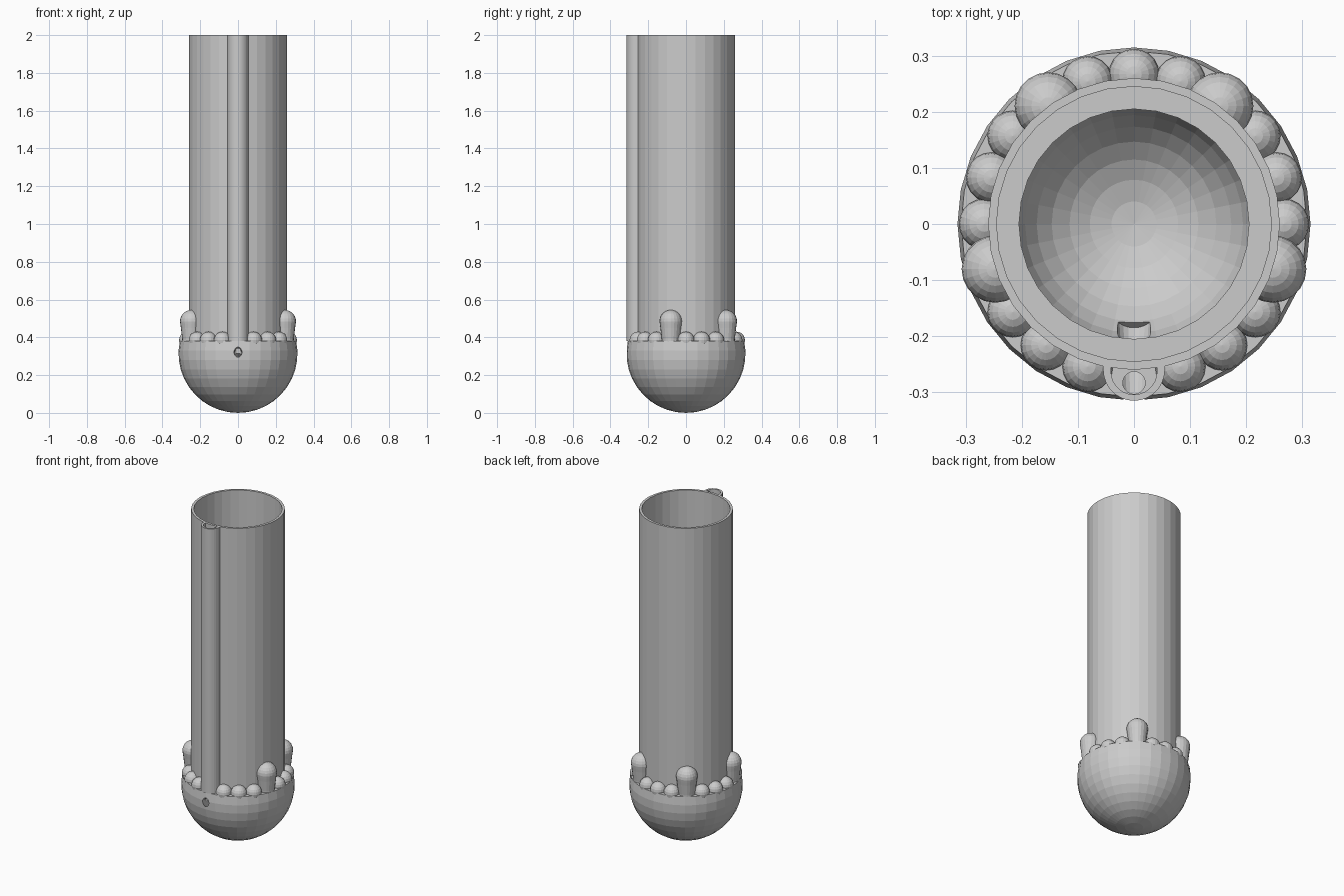
import bpy, bmesh, math
from mathutils import Vector, Matrix

if "Cube" in bpy.data.objects:
    bpy.data.objects.remove(bpy.data.objects["Cube"])

R, LIP = 0.315, 0.38          # bowl radius (also its centre height) and lip height
TUBE_IN, TUBE_OUT = 0.245, 0.26


def finish(name, bm):
    bmesh.ops.remove_doubles(bm, verts=bm.verts, dist=1e-5)
    bmesh.ops.recalc_face_normals(bm, faces=bm.faces)
    mesh = bpy.data.meshes.new(name)
    bm.to_mesh(mesh)
    bm.free()
    obj = bpy.data.objects.new(name, mesh)
    bpy.context.collection.objects.link(obj)
    return obj


def lathe(bm, profile, center=(0, 0, 0), sides=32, closed=False):
    pts = profile + profile[:1] if closed else profile
    verts = [bm.verts.new((r + center[0], center[1], z + center[2])) for r, z in pts]
    edges = [bm.edges.new(p) for p in zip(verts, verts[1:])]
    bmesh.ops.spin(bm, geom=verts + edges, cent=center, axis=(0, 0, 1),
                   angle=math.tau, steps=sides, use_duplicate=False)


def arc(r, cz, a0, a1, n):
    steps = [math.radians(a0 + (a1 - a0) * i / n) for i in range(n + 1)]
    return [(max(0, r * math.cos(a)), cz + r * math.sin(a)) for a in steps]


def cone_cutter(name, p0, p1, r0, r1):
    p0, p1 = Vector(p0), Vector(p1)
    bm = bmesh.new()
    d = p1 - p0
    rot = d.to_track_quat('Z', 'Y').to_matrix().to_4x4()
    bmesh.ops.create_cone(bm, cap_ends=True, segments=20, radius1=r0, radius2=r1,
                          depth=d.length, matrix=Matrix.Translation((p0 + p1) / 2) @ rot)
    obj = finish(name, bm)
    obj.hide_render = True
    return obj


# Hollow round bowl with a flat lip
bm = bmesh.new()
lip_out = math.degrees(math.asin((LIP - R) / R))
lip_in = math.degrees(math.asin((LIP - R) / 0.215))
lathe(bm, arc(R, R, -90, lip_out, 11) + arc(0.215, R, lip_in, -90, 10))
bowl = finish("bowl", bm)

# Drain passage: slanted front hole plus the drop from the side channel
cutters = [cone_cutter("drain_cutter", (0, -0.34, 0.345), (0, -0.165, 0.206), 0.019, 0.032),
           cone_cutter("drop_cutter", (0, -0.283, 0.30), (0, -0.283, 0.42), 0.02, 0.02)]
bpy.context.view_layer.objects.active = bowl
for cutter in cutters:
    mod = bowl.modifiers.new(cutter.name, 'BOOLEAN')
    mod.operation = 'DIFFERENCE'
    mod.solver = 'EXACT'
    mod.object = cutter
    bpy.ops.object.modifier_apply(modifier=mod.name)
    bpy.data.objects.remove(cutter)

# Tall open tube
bm = bmesh.new()
lathe(bm, [(TUBE_IN, LIP), (TUBE_OUT, LIP), (TUBE_OUT, 2), (TUBE_IN, 2)], closed=True)
finish("tube", bm)

# Half-round channel running up the front of the tube
bm = bmesh.new()
n = 14
angles = [math.pi + math.pi * i / n for i in range(n + 1)]
outer = [(0.055 * math.cos(a), -0.26 + 0.055 * math.sin(a)) for a in angles]
inner = [(0.041 * math.cos(a), -0.263 + 0.041 * math.sin(a)) for a in angles]
outline = [(-0.055, -0.25)] + outer + [(0.055, -0.25), (0.041, -0.25)] + inner[::-1] + [(-0.041, -0.25)]
face = bm.faces.new([bm.verts.new((x, y, LIP)) for x, y in outline])
top = bmesh.ops.extrude_face_region(bm, geom=[face], use_keep_orig=True)["geom"]
bmesh.ops.translate(bm, vec=(0, 0, 2 - LIP),
                    verts=[v for v in top if isinstance(v, bmesh.types.BMVert)])
finish("side_channel", bm)

# Ring of beads with four taller pegs; the front place is left for the channel
peg_angles = (54, 126, 198, 342)
for i in range(20):
    deg = i * 18
    if deg == 270:
        continue
    a = math.radians(deg)
    bm = bmesh.new()
    if deg in peg_angles:
        name, ring = "peg", 0.26
        profile = [(0, 0.34), (0.046, 0.34), (0.048, 0.39), (0.055, 0.45)] + arc(0.06, 0.485, -15, 90, 7)
    else:
        name, ring = "bead", 0.267
        profile = arc(0.045, 0.385, -90, 90, 10)
    lathe(bm, profile, (ring * math.cos(a), ring * math.sin(a), 0), 20)
    # keep the inside of the tube clear
    for v in bm.verts:
        d = math.hypot(v.co.x, v.co.y)
        if d < 0.252:
            v.co.x *= 0.252 / d
            v.co.y *= 0.252 / d
    finish(name, bm)
